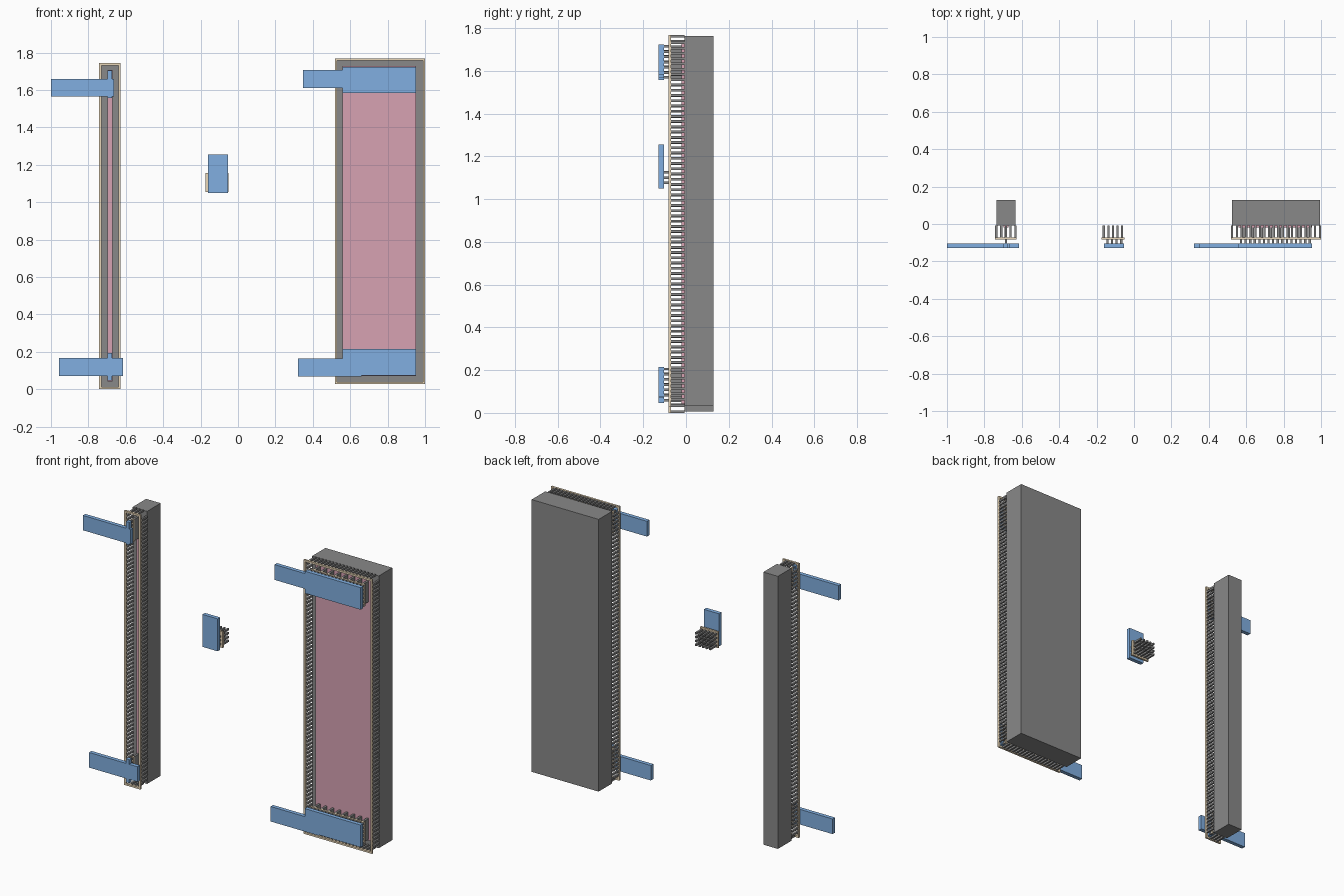
import bpy, bmesh
from mathutils import Matrix, Vector

if "Cube" in bpy.data.objects:
    bpy.data.objects.remove(bpy.data.objects["Cube"])


def material(name, rgb):
    m = bpy.data.materials.new(name)
    m.diffuse_color = (*rgb, 1)
    m.use_nodes = True
    m.node_tree.nodes["Principled BSDF"].inputs["Base Color"].default_value = m.diffuse_color
    return m


TAN = material("tan", (0.82, 0.68, 0.48))
BLUE = material("blue", (0.22, 0.43, 0.75))
PINK = material("pink", (0.68, 0.36, 0.45))
GREY = material("dark_grey", (0.25, 0.25, 0.25))

# Layer depths along y
BLOCK = (-0.007, 0.129)
FILM = (-0.020, -0.007)
PIN = (-0.071, -0.007)
PLATE = (-0.083, -0.071)
STUD = (-0.104, -0.083)
STRAP = (-0.129, -0.104)
W, PITCH = 0.0116, 0.0245


def build(name, rects, depth, mat):
    """One object from (x0, x1, z0, z1) rectangles extruded over a depth range."""
    bm = bmesh.new()
    y0, y1 = depth
    for x0, x1, z0, z1 in rects:
        c = Vector(((x0 + x1) / 2, (y0 + y1) / 2, (z0 + z1) / 2))
        s = Matrix.Diagonal((x1 - x0, y1 - y0, z1 - z0, 1))
        bmesh.ops.create_cube(bm, size=1, matrix=Matrix.Translation(c) @ s)
    finish(name, bm, mat)


def build_outline(name, pts, depth, mat):
    """Extrude an x-z outline over a depth range."""
    bm = bmesh.new()
    face = bm.faces.new([bm.verts.new((x, depth[0], z)) for x, z in pts])
    ext = bmesh.ops.extrude_face_region(bm, geom=[face])
    verts = [v for v in ext["geom"] if isinstance(v, bmesh.types.BMVert)]
    bmesh.ops.translate(bm, verts=verts, vec=(0, depth[1] - depth[0], 0))
    bmesh.ops.recalc_face_normals(bm, faces=bm.faces)
    finish(name, bm, mat)


def finish(name, bm, mat):
    me = bpy.data.meshes.new(name)
    bm.to_mesh(me)
    bm.free()
    me.materials.append(mat)
    bpy.context.collection.objects.link(bpy.data.objects.new(name, me))


def spread(a, b):
    """Evenly spaced centres fitting between a and b."""
    n = max(1, int((b - a - W) / PITCH + 0.01) + 1)
    return [(a + b) / 2 + (i - (n - 1) / 2) * PITCH for i in range(n)]


def squares(xs, zs):
    h = W / 2
    return [(x - h, x + h, z - h, z + h) for x in xs for z in zs]


def device(side, ring, film, slots, heads):
    x0, x1, z0, z1 = ring
    h = W / 2
    # Base block and resistive film
    build(side + "_block", [(x0 + h, x1 - h, z0 + h, z1 - h)], BLOCK, GREY)
    build(side + "_film", [film], FILM, PINK)
    # Square frame around the edge and its supporting pins
    bm = bmesh.new()
    loops = []
    for y in PLATE:
        for i in (0, W):
            loops.append([bm.verts.new((x, y, z)) for x, z in (
                (x0 + i, z0 + i), (x1 - i, z0 + i), (x1 - i, z1 - i), (x0 + i, z1 - i))])
    fo, fi, bo, bi = loops
    for a, b in ((fo, fi), (fi, bi), (bi, bo), (bo, fo)):
        for i in range(4):
            j = (i + 1) % 4
            bm.faces.new((a[i], a[j], b[j], b[i]))
    bmesh.ops.recalc_face_normals(bm, faces=bm.faces)
    finish(side + "_frame", bm, TAN)
    pins = squares((x0 + h, x1 - h), spread(z0 + 0.025, z1 - 0.025))
    pins += squares(spread(x0 + 0.02, x1 - 0.02), (z0 + h, z1 - h))
    build(side + "_frame_pins", pins, PIN, GREY)
    # Terminals: slot fins, plate and studs at both ends
    fx0, fx1 = film[:2]
    fins, plates, studs = [], [], []
    for a, b in heads:
        mid = (fx0 + fx1) / 2
        for i in range(slots):
            c = mid + (i - (slots - 1) / 2) * 0.0485
            fins.append((c - 0.0065, c + 0.0065, a + 0.004, b - 0.004))
        inset = 0.005
        plates.append((fx0 + inset, fx1 - inset, a + 0.002, b - 0.002))
        studs += squares(spread(fx0, fx1), spread(a, b))
    build(side + "_terminal_fins", fins, (PIN[0], FILM[0]), GREY)
    build(side + "_terminal_plates", plates, PLATE, TAN)
    build(side + "_terminal_studs", studs, STUD, GREY)


# Narrow device on the left, wide device on the right
device("narrow", (-0.742, -0.628, 0.0, 1.743), (-0.698, -0.672, 0.042, 1.706), 1,
       [(0.047, 0.195), (1.558, 1.703)])
device("wide", (0.518, 1.0, 0.027, 1.768), (0.56, 0.952, 0.07, 1.727), 8,
       [(0.073, 0.215), (1.583, 1.723)])

# Straps on the narrow device: cross shapes
for name, xa, xb, s0, s1, h0, h1 in (
        ("upper", -1.0, -0.664, 1.566, 1.66, 1.558, 1.703),
        ("lower", -0.957, -0.615, 0.07, 0.166, 0.047, 0.195)):
    l, r = -0.697, -0.674
    build_outline("narrow_strap_" + name, [
        (xa, s0), (l, s0), (l, h0), (r, h0), (r, s0), (xb, s0),
        (xb, s1), (r, s1), (r, h1), (l, h1), (l, s1), (xa, s1)], STRAP, BLUE)

# Straps on the wide device: flags with a narrower tail
build_outline("wide_strap_upper", [
    (0.347, 1.611), (0.56, 1.611), (0.56, 1.583), (0.952, 1.583),
    (0.952, 1.723), (0.56, 1.723), (0.56, 1.708), (0.347, 1.708)], STRAP, BLUE)
build_outline("wide_strap_lower", [
    (0.32, 0.069), (0.66, 0.069), (0.66, 0.074), (0.952, 0.074),
    (0.952, 0.215), (0.56, 0.215), (0.56, 0.164), (0.32, 0.164)], STRAP, BLUE)

# Small contact pad in the middle
build("pad_plate", [(-0.175, -0.05, 1.054, 1.157)], PLATE, TAN)
build("pad_pins", squares(spread(-0.173, -0.052), spread(1.056, 1.155)), PIN, GREY)
build("pad_studs", squares(spread(-0.15, -0.06), spread(1.066, 1.134)), STUD, GREY)
build("pad_strap", [(-0.16, -0.053, 1.05, 1.256)], STRAP, BLUE)
